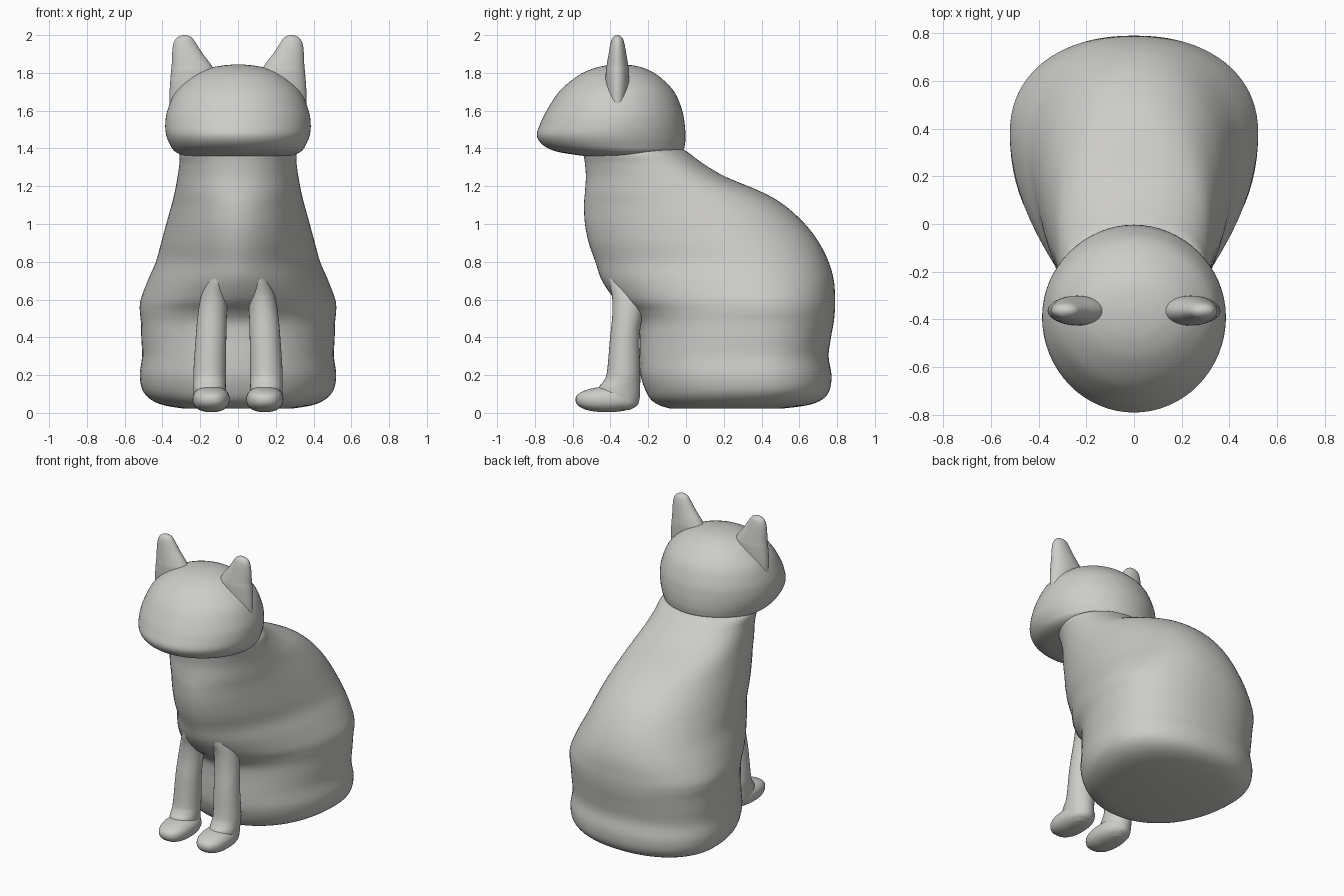
import bpy, bmesh, math

clay = bpy.data.materials.new("warm grey")
clay.diffuse_color = (0.61, 0.605, 0.585, 1)


def smooth_rows(rows, steps):
    # Catmull-Rom interpolation between section rows
    out = []
    for i in range(len(rows) - 1):
        a, b = rows[max(i - 1, 0)], rows[i]
        c, d = rows[i + 1], rows[min(i + 2, len(rows) - 1)]
        for s in range(steps):
            t = s / steps
            out.append([0.5 * (2 * q + (r - p) * t + (2 * p - 5 * q + 4 * r - u) * t * t
                               + (3 * q - p - 3 * r + u) * t ** 3)
                        for p, q, r, u in zip(a, b, c, d)])
    out.append(list(rows[-1]))
    return out


def loft(name, rows, n=64, steps=5, back_power=2.0):
    # rows: (z, x centre, half width, y front, y of widest point, y back, front roundness)
    bm = bmesh.new()
    rings = []
    for z, xc, w, yf, ym, yb, front_power in smooth_rows(rows, steps):
        ring = []
        for k in range(n):
            a = 2 * math.pi * k / n
            c, s = math.cos(a), math.sin(a)
            e = 2 / (front_power if s < 0 else back_power)
            x = xc + w * math.copysign(abs(c) ** e, c)
            y = ym + ((yb - ym) if s > 0 else (ym - yf)) * math.copysign(abs(s) ** e, s)
            ring.append(bm.verts.new((x, y, z)))
        rings.append(ring)
    for lo, hi in zip(rings, rings[1:]):
        for k in range(n):
            m = (k + 1) % n
            bm.faces.new((lo[k], lo[m], hi[m], hi[k]))
    bm.faces.new(rings[0][::-1])
    bm.faces.new(rings[-1])
    finish(name, bm)


def finish(name, bm):
    bmesh.ops.recalc_face_normals(bm, faces=bm.faces)
    for f in bm.faces:
        f.smooth = True
    me = bpy.data.meshes.new(name)
    bm.to_mesh(me)
    bm.free()
    me.materials.append(clay)
    bpy.context.collection.objects.link(bpy.data.objects.new(name, me))


# Body: z, y front, y widest, y back, half width, front roundness
body = [
    (.022, -.08, .30, .50, .28, 2.1), (.04, -.14, .33, .64, .39, 2.1),
    (.07, -.185, .36, .72, .46, 2.1), (.12, -.215, .38, .76, .505, 2.1),
    (.20, -.24, .38, .77, .52, 2.1), (.30, -.245, .38, .755, .508, 2.1),
    (.40, -.245, .38, .768, .512, 2.05), (.48, -.255, .38, .782, .514, 2.0),
    (.54, -.30, .38, .788, .52, 1.9), (.60, -.375, .37, .789, .515, 1.8),
    (.70, -.445, .33, .783, .478, 1.75), (.80, -.48, .28, .755, .435, 1.75),
    (.90, -.515, .20, .705, .407, 1.8), (1.0, -.535, .12, .63, .38, 1.85),
    (1.1, -.54, .02, .52, .352, 1.9), (1.17, -.535, -.05, .40, .335, 2.0),
    (1.25, -.53, -.13, .21, .32, 2.0), (1.32, -.535, -.2, .09, .31, 2.0),
    (1.38, -.54, -.26, .01, .305, 2.0), (1.40, -.50, -.27, -.03, .25, 2.0)]
loft("body", [(z, 0, w, f, m, b, p) for z, f, m, b, w, p in body], n=80, back_power=2.2)

# Head: z, y front, y back, half width
head = [
    (1.357, -.50, -.15, .22), (1.364, -.57, -.08, .29), (1.385, -.69, -.02, .335),
    (1.42, -.76, -.006, .36), (1.47, -.79, -.003, .38), (1.53, -.772, -.007, .385),
    (1.60, -.738, -.02, .374), (1.70, -.672, -.062, .33), (1.78, -.58, -.14, .245),
    (1.82, -.50, -.21, .165), (1.838, -.43, -.27, .09), (1.845, -.36, -.34, .01)]
loft("head", [(z, 0, w, f, (f + b) / 2, b, 2) for z, f, b, w in head])

for side, label in ((-1, "left"), (1, "right")):
    # Ear: z, inner x, outer x, half thickness
    ear = [(1.58, .10, .36, .05), (1.70, .10, .362, .062), (1.80, .122, .355, .062),
           (1.84, .14, .351, .057), (1.90, .185, .349, .047), (1.95, .218, .343, .038),
           (1.98, .238, .33, .029), (1.995, .258, .308, .015), (2.0, .281, .286, .003)]
    loft(label + "_ear", [(z, side * (a + b) / 2, (b - a) / 2, -.363 - t, -.363, -.363 + t, 2)
                          for z, a, b, t in ear], n=32)

    # Front leg: z, x centre, half width, y front, y back; flares forward into the paw
    leg = [(.015, .145, .05, -.40, -.30), (.04, .145, .078, -.44, -.258),
           (.08, .147, .086, -.47, -.245), (.13, .15, .086, -.465, -.243),
           (.17, .15, .086, -.435, -.242), (.22, .15, .086, -.418, -.242),
           (.40, .143, .081, -.402, -.246), (.52, .136, .077, -.39, -.23),
           (.62, .125, .07, -.392, -.22), (.70, .108, .055, -.41, -.25),
           (.78, .09, .03, -.42, -.30)]
    loft(label + "_front_leg", [(z, side * x, r, f, (f + b) / 2, b, 2)
                                for z, x, r, f, b in leg], n=32)

    # Paw: rounded toe pointing forward
    bm = bmesh.new()
    bmesh.ops.create_uvsphere(bm, u_segments=32, v_segments=20, radius=1)
    for v in bm.verts:
        x, y, z = (math.copysign(abs(q) ** .85, q) for q in v.co)
        v.co = (side * .142 + .098 * x, -.418 + .167 * y, .072 + .068 * z + .012 * y * max(z, 0))
    finish(label + "_paw", bm)
